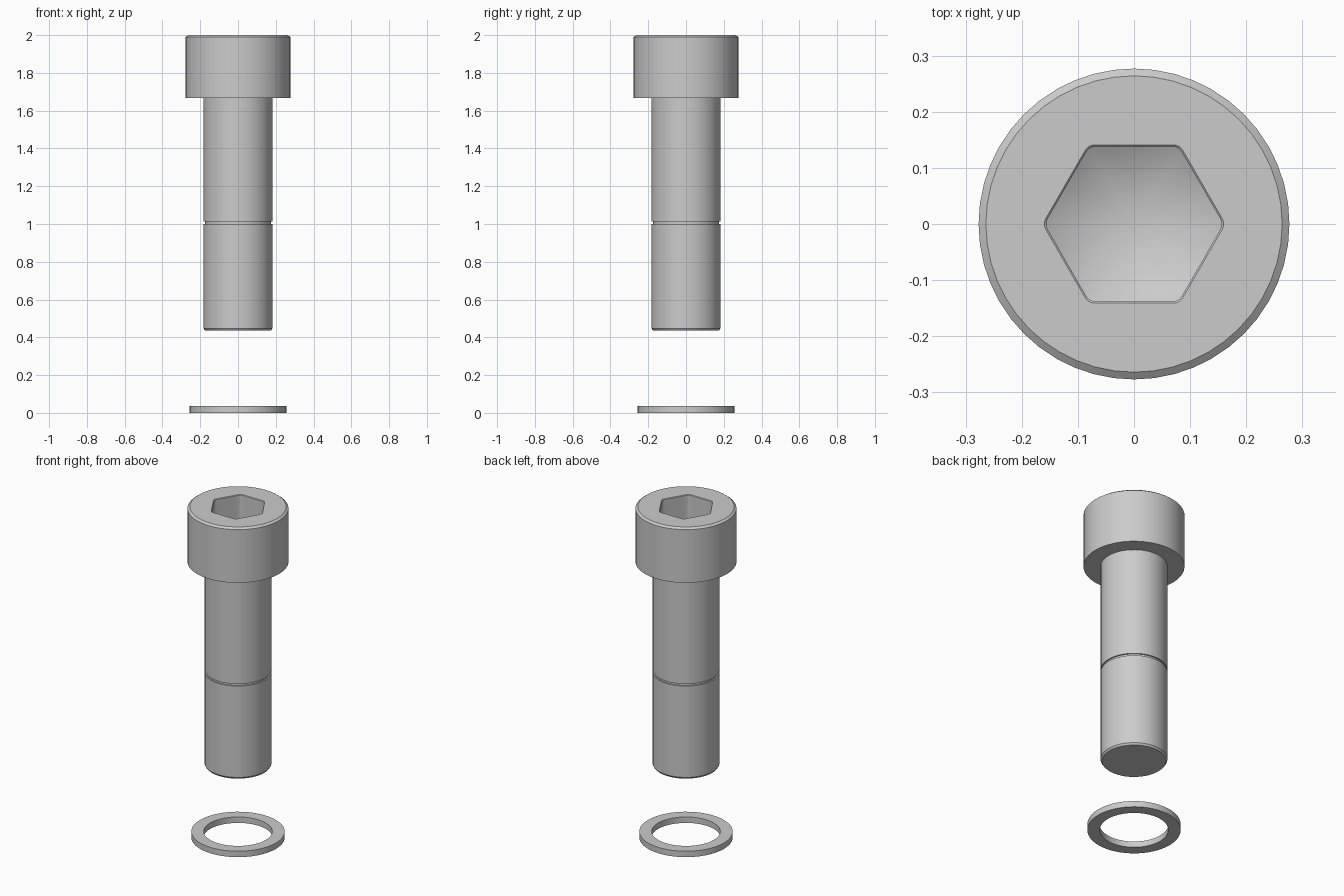
import bpy
import bmesh
from math import sin, cos, radians

if "Cube" in bpy.data.objects:
    bpy.data.objects.remove(bpy.data.objects["Cube"])

N = 48  # points per ring


def circle(r, z):
    return [(r * cos(radians(i * 360 / N)), r * sin(radians(i * 360 / N)), z) for i in range(N)]


def hexagon(apothem, height, fillet=0.02):
    """Round-cornered hexagon with 8 points per corner; height(r) gives z."""
    centre = (apothem - fillet) / cos(radians(30))

    def corner(k, j):  # j = -2..2 walks round the fillet
        a, b = radians(60 * k), radians(60 * k + 15 * j)
        return centre * cos(a) + fillet * cos(b), centre * sin(a) + fillet * sin(b)

    pts = []
    for k in range(6):
        pts += [corner(k, j) for j in range(-2, 3)]
        p, q = corner(k, 2), corner(k + 1, -2)
        pts += [(p[0] + (q[0] - p[0]) * t, p[1] + (q[1] - p[1]) * t) for t in (0.25, 0.5, 0.75)]
    pts = pts[2:] + pts[:2]  # start on the x axis, like circle()
    return [(x, y, height((x * x + y * y) ** 0.5)) for x, y in pts]


def loft(name, rings, start_cap=False, apex=None, closed=False):
    bm = bmesh.new()
    loops = [[bm.verts.new(p) for p in ring] for ring in rings]
    pairs = list(zip(loops, loops[1:]))
    if closed:
        pairs.append((loops[-1], loops[0]))
    for a, b in pairs:
        for i in range(N):
            j = (i + 1) % N
            bm.faces.new((a[i], a[j], b[j], b[i]))
    if start_cap:
        bm.faces.new(loops[0][::-1])
    if apex is not None:
        tip = bm.verts.new((0, 0, apex))
        for i in range(N):
            bm.faces.new((loops[-1][i], loops[-1][(i + 1) % N], tip))
    bmesh.ops.recalc_face_normals(bm, faces=bm.faces)
    mesh = bpy.data.meshes.new(name)
    bm.to_mesh(mesh)
    bm.free()
    obj = bpy.data.objects.new(name, mesh)
    bpy.context.collection.objects.link(obj)
    bpy.ops.object.select_all(action='DESELECT')
    obj.select_set(True)
    bpy.context.view_layer.objects.active = obj
    bpy.ops.object.shade_smooth_by_angle(angle=radians(25))
    return obj


# Socket-head screw: shank with groove, chamfered head, hex socket with conical floor
profile = [(0.175, 0.437), (0.183, 0.448), (0.183, 1.0), (0.175, 1.0), (0.175, 1.013),
           (0.183, 1.013), (0.183, 1.668), (0.277, 1.668), (0.277, 1.99), (0.264, 2.0)]
apex, slope = 1.75, 0.577
rings = [circle(r, z) for r, z in profile]
rings += [hexagon(0.141, lambda r: 2.0),
          hexagon(0.138, lambda r: 1.997),
          hexagon(0.138, lambda r: apex + slope * r)]
loft("socket_screw", rings, start_cap=True, apex=apex)

# Flat washer below the screw
loft("washer", [circle(r, z) for r, z in
                ((0.188, 0), (0.256, 0), (0.256, 0.036), (0.188, 0.036))], closed=True)
